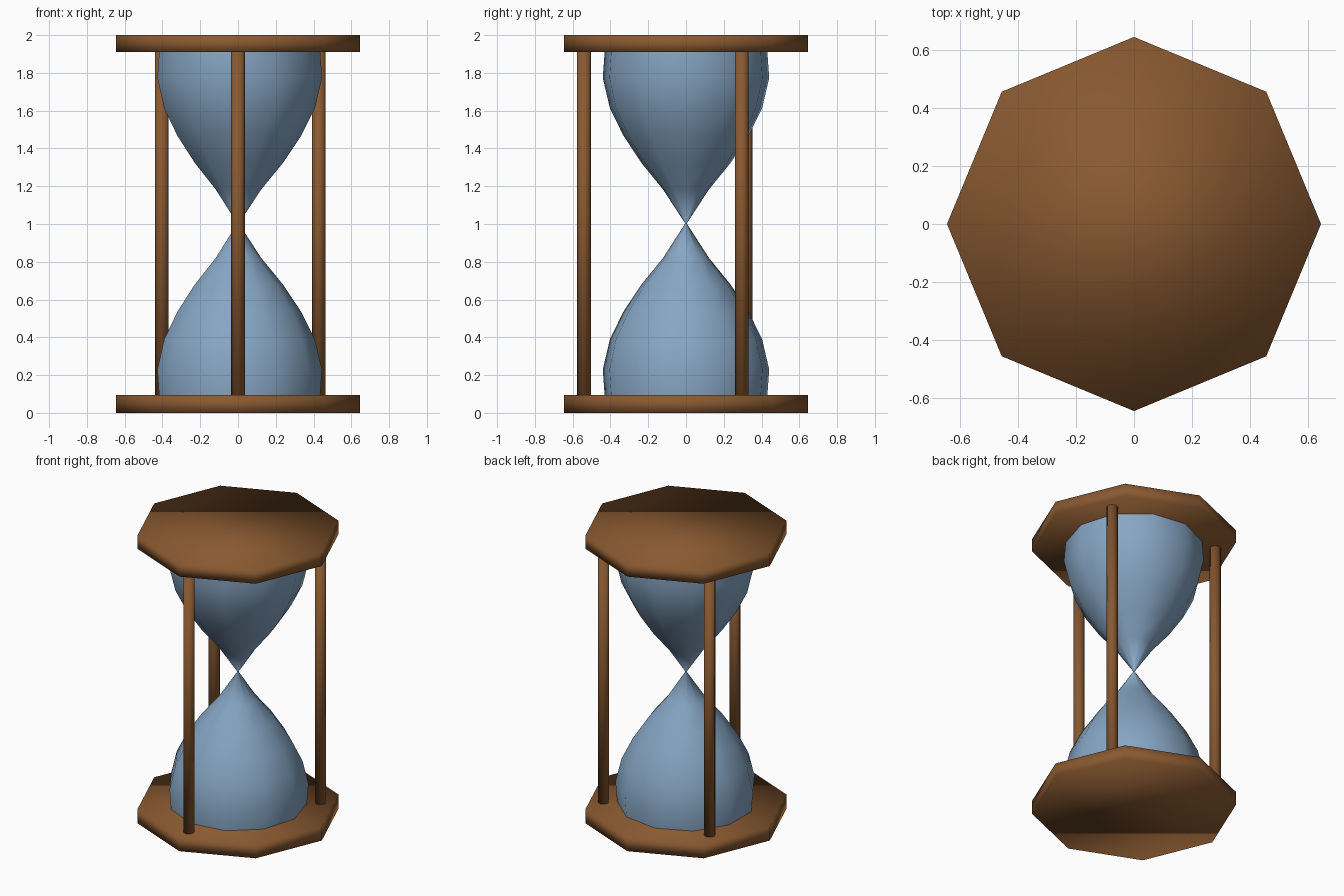
import bpy, bmesh, math

if "Cube" in bpy.data.objects:
    bpy.data.objects.remove(bpy.data.objects["Cube"])


def material(name, color):
    mat = bpy.data.materials.new(name)
    mat.diffuse_color = (*color, 1)
    mat.use_nodes = True
    mat.node_tree.nodes["Principled BSDF"].inputs["Base Color"].default_value = mat.diffuse_color
    return mat


wood = material("wood", (0.25, 0.10, 0.03))
glass = material("glass", (0.24, 0.38, 0.55))


def cylinder(name, radius, x, y, z0, z1):
    bpy.ops.mesh.primitive_cylinder_add(vertices=8, radius=radius, depth=z1 - z0,
                                        location=(x, y, (z0 + z1) / 2))
    obj = bpy.context.object
    obj.name = name
    obj.data.materials.append(wood)
    bpy.ops.object.shade_smooth()
    return obj


def lathe(name, profile, sides):
    bm = bmesh.new()
    rings = [[bm.verts.new((r * math.cos(2 * math.pi * i / sides),
                            r * math.sin(2 * math.pi * i / sides), z))
              for i in range(sides)] for r, z in profile]
    for a, b in zip(rings, rings[1:]):
        for i in range(sides):
            j = (i + 1) % sides
            bm.faces.new((a[i], a[j], b[j], b[i])).smooth = True
    mesh = bpy.data.meshes.new(name)
    bm.to_mesh(mesh)
    bm.free()
    mesh.materials.append(glass)
    obj = bpy.data.objects.new(name, mesh)
    bpy.context.collection.objects.link(obj)


# Octagonal end plates
cylinder("bottom_plate", 0.645, 0, 0, 0, 0.095)
cylinder("top_plate", 0.645, 0, 0, 1.91, 2.0)

# Three posts
for name, x, y in [("front_post", 0, -0.54), ("right_post", 0.428, 0.295),
                   ("left_post", -0.403, 0.315)]:
    cylinder(name, 0.036, x, y, 0.09, 1.915)

# Eleven-sided glass bulbs meeting at a narrow neck
lower = [(0.435, 0.09), (0.445, 0.23), (0.407, 0.39), (0.335, 0.535),
         (0.238, 0.68), (0.123, 0.82)]
upper = [(r, 2.003 - z) for r, z in reversed(lower)]
lathe("glass_bulbs", lower + [(0.004, 1.003)] + upper, 11)
